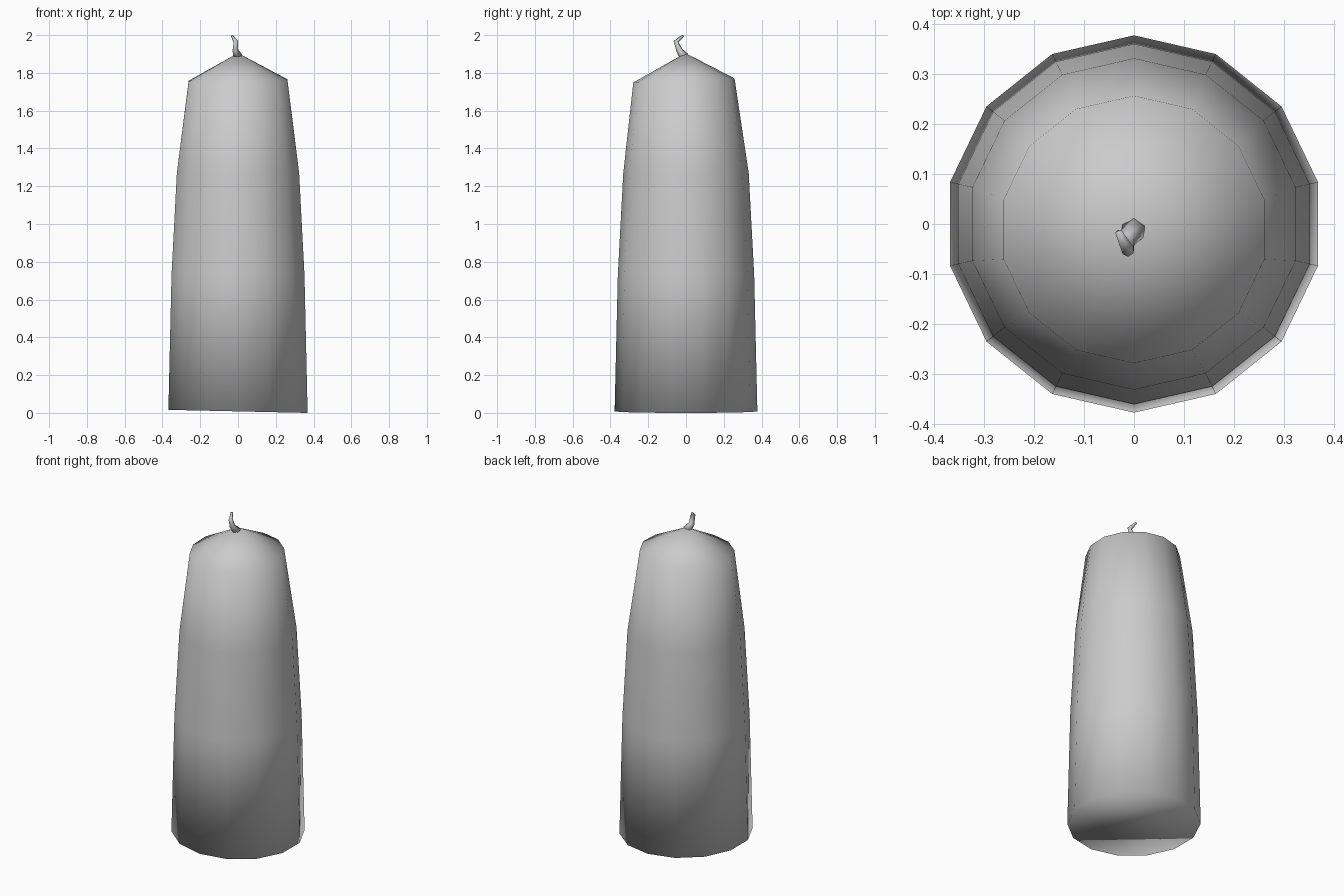
import bpy, bmesh
from math import cos, sin, pi
from mathutils import Vector

if "Cube" in bpy.data.objects:
    bpy.data.objects.remove(bpy.data.objects["Cube"])


def loft(name, rings, tip=None):
    """Skin a list of point rings, cap the base, close the end with a tip or a face."""
    bm = bmesh.new()
    vs = [[bm.verts.new(p) for p in ring] for ring in rings]
    n = len(vs[0])
    for a, b in zip(vs, vs[1:]):
        for i in range(n):
            j = (i + 1) % n
            bm.faces.new((a[i], a[j], b[j], b[i]))
    bm.faces.new(vs[0][::-1])
    if tip:
        t = bm.verts.new(tip)
        for i in range(n):
            bm.faces.new((vs[-1][i], vs[-1][(i + 1) % n], t))
    else:
        bm.faces.new(vs[-1])
    bmesh.ops.recalc_face_normals(bm, faces=bm.faces[:])
    mesh = bpy.data.meshes.new(name)
    bm.to_mesh(mesh)
    bm.free()
    for p in mesh.polygons:
        p.use_smooth = True
    obj = bpy.data.objects.new(name, mesh)
    bpy.context.collection.objects.link(obj)
    return obj


# Wax body: radius, height, y offset, x tilt, y tilt
SIDES = 14
profile = [
    (0.378, 0.008, 0.0, -0.022, 0.0),
    (0.361, 0.73, 0.0, 0.0, 0.0),
    (0.332, 1.27, 0.0, 0.0, 0.0),
    (0.268, 1.76, -0.011, 0.015, 0.04),
]
rings = []
for r, z, oy, tx, ty in profile:
    ring = []
    for i in range(SIDES):
        a = pi / 2 + 2 * pi * i / SIDES
        x, y = r * cos(a), r * sin(a)
        ring.append((x, y + oy, z + tx * x + ty * y))
    rings.append(ring)
loft("candle_body", rings, tip=(0, -0.003, 1.905))

# Bent wick: centre point and radius along its path
path = [
    ((0.0, -0.01, 1.885), 0.026),
    ((-0.014, -0.034, 1.918), 0.017),
    ((-0.012, -0.053, 1.966), 0.013),
    ((-0.031, -0.016, 1.995), 0.007),
]
pts = [Vector(p) for p, _ in path]
wick_rings = []
for k, (p, r) in enumerate(path):
    d = (pts[min(k + 1, 3)] - pts[max(k - 1, 0)]).normalized()
    u = d.cross(Vector((1, 0, 0))).normalized()
    v = d.cross(u)
    wick_rings.append([pts[k] + r * (cos(2 * pi * i / 6) * u + sin(2 * pi * i / 6) * v)
                       for i in range(6)])
loft("wick", wick_rings)
